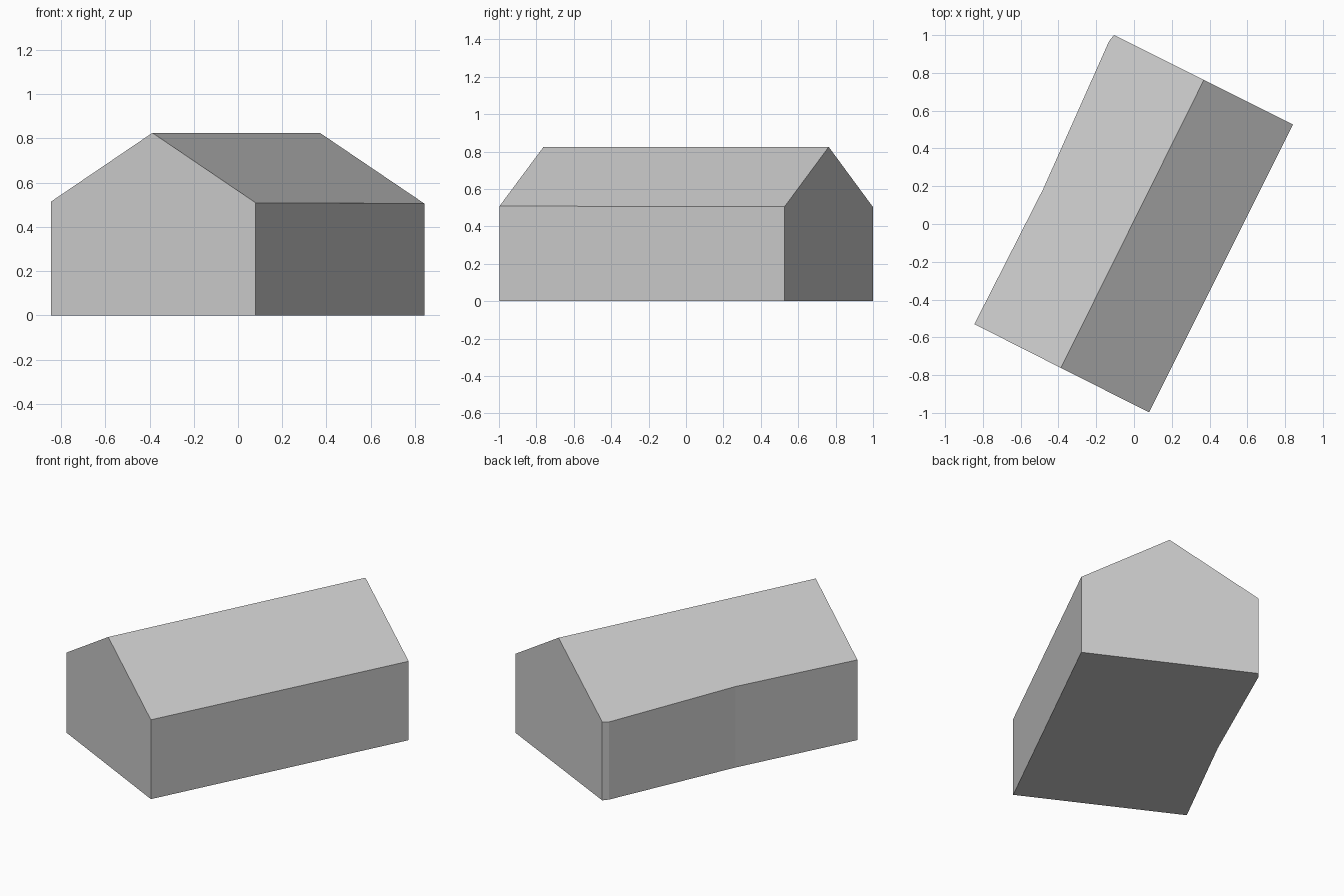
import bpy
import bmesh
from mathutils import Vector

cube = bpy.data.objects.get("Cube")
if cube:
    bpy.data.objects.remove(cube, do_unlink=True)

# One plain grey for the whole building
grey = bpy.data.materials.new("plain_grey")
grey.use_nodes = True
colour = (0.6, 0.6, 0.6, 1)
grey.diffuse_color = colour
grey.node_tree.nodes["Principled BSDF"].inputs["Base Color"].default_value = colour

# Footprint, anticlockwise from the front left corner of the plan;
# the last two points are the slight bends in the long side wall
footprint = [(-0.845, -0.53), (0.08, -0.997), (0.842, 0.527),
             (-0.106, 1.0), (-0.132, 0.968), (-0.481, 0.185)]
ridge_front = Vector((-0.387, -0.762, 0.825))
ridge_back = Vector((0.37, 0.763, 0.825))
PITCH = 0.605

along = (ridge_back - ridge_front).normalized()
across = along.cross(Vector((0, 0, 1)))


def eave(point):
    """Lift a footprint point onto the roof slope."""
    p = Vector((*point, 0))
    p.z = ridge_front.z - PITCH * abs((p - ridge_front).dot(across))
    return p


def build(name, polygons):
    """Make a flat-shaded object from polygons, welding shared corners."""
    bm = bmesh.new()
    for polygon in polygons:
        bm.faces.new([bm.verts.new(p) for p in polygon])
    bmesh.ops.remove_doubles(bm, verts=bm.verts, dist=0.0001)
    mesh = bpy.data.meshes.new(name)
    bm.to_mesh(mesh)
    bm.free()
    mesh.materials.append(grey)
    obj = bpy.data.objects.new(name, mesh)
    bpy.context.collection.objects.link(obj)
    return obj


base = [Vector((*p, 0)) for p in footprint]
top = [eave(p) for p in footprint]

# Walls: the two end walls rise to the ridge as gables
gables = {0: ridge_front, 2: ridge_back}
walls = []
for i in range(len(base)):
    j = (i + 1) % len(base)
    peak = [gables[i]] if i in gables else []
    walls.append([base[i], base[j], top[j], *peak, top[i]])
build("walls", walls)

# Floor faces down
build("floor", [base[::-1]])

# Two roof slopes meeting at the ridge
build("roof", [[top[1], top[2], ridge_back, ridge_front],
               [*top[3:], top[0], ridge_front, ridge_back]])
